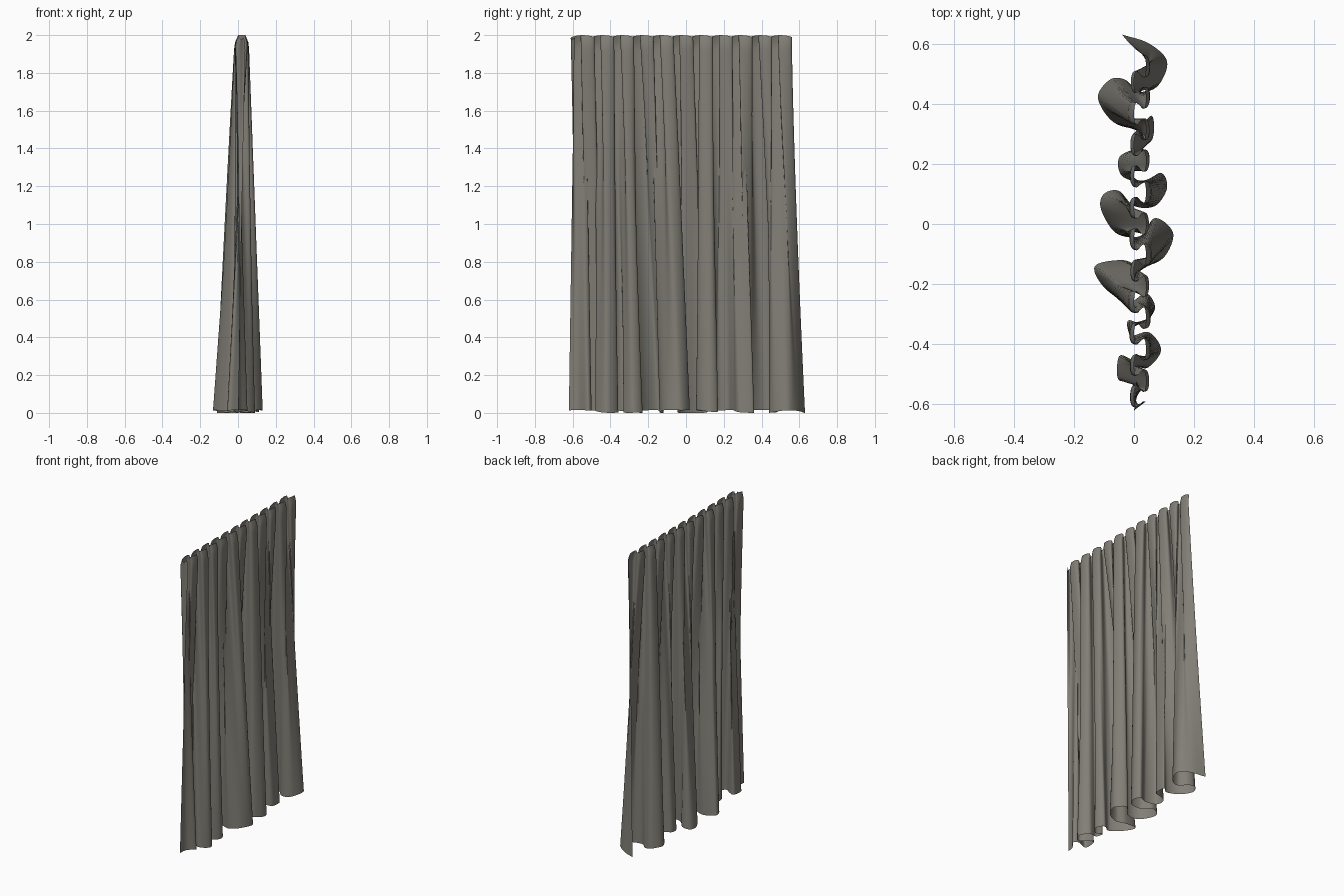
import bpy, math
from mathutils import Vector

if "Cube" in bpy.data.objects:
    bpy.data.objects.remove(bpy.data.objects["Cube"])

COLS, ROWS, PLEATS = 440, 56, 11

# Plan of the hanging folds at the hem (x, y), from the +y end to the -y end
HEM = [(-.04, .63), (.05, .60), (.11, .54), (.08, .46), (.02, .44), (-.03, .48), (-.08, .48),
       (-.12, .42), (-.07, .34), (.01, .32), (.06, .36), (.06, .28), (0, .25), (-.05, .22),
       (-.04, .16), (.03, .14), (.09, .17), (.11, .12), (.07, .06), (0, .06), (-.05, .11),
       (-.10, .10), (-.11, .05), (-.06, -.03), (.02, -.04), (.07, .02), (.13, -.03),
       (.10, -.11), (.03, -.14), (-.04, -.12), (-.13, -.14), (-.10, -.21), (-.02, -.26),
       (.04, -.23), (.07, -.28), (.03, -.33), (-.02, -.32), (-.01, -.37), (.05, -.36),
       (.09, -.42), (.04, -.48), (-.01, -.45), (-.05, -.44), (-.05, -.52), (.02, -.50),
       (.05, -.52), (.01, -.57), (0, -.62)]


def smooth_path(points, steps=14):
    """Catmull-Rom curve through the points."""
    p = [Vector(q) for q in points]
    p = [p[0] * 2 - p[1]] + p + [p[-1] * 2 - p[-2]]
    out = []
    for a, b, c, d in zip(p, p[1:], p[2:], p[3:]):
        for k in range(steps):
            t = k / steps
            out.append(.5 * (2 * b + (c - a) * t + (2 * a - 5 * b + 4 * c - d) * t * t
                             + (3 * b - a - 3 * c + d) * t ** 3))
    return out + [p[-2]]


def resample(path, n):
    """n + 1 points spaced evenly along the path."""
    run = [0]
    for a, b in zip(path, path[1:]):
        run.append(run[-1] + (b - a).length)
    out, k = [], 0
    for i in range(n + 1):
        s = run[-1] * i / n
        while k < len(path) - 2 and run[k + 1] < s:
            k += 1
        out.append(path[k].lerp(path[k + 1], (s - run[k]) / (run[k + 1] - run[k])))
    return out


# Regular gathered pleats at the heading, shallower at the two side edges
def heading(i):
    u = i / COLS
    a = 2 * math.pi * PLEATS * u + .6
    return Vector((.02 + .036 * math.sin(a), .54 - 1.15 * u + .022 * math.sin(2 * a)))


hem = resample(smooth_path(HEM), COLS)
top = resample([heading(i) for i in range(COLS + 1)], COLS)

# Cloth sheet: blend the heading pleats into the hem folds
verts, faces = [], []
for r in range(ROWS + 1):
    t = r / ROWS
    pinch = 1 - .45 * max(0, 1 - t / .03) ** 2
    for i in range(COLS + 1):
        side = max(0, 1 - i / COLS / .12)          # the +y edge flares late
        p = top[i].lerp(hem[i], t ** .92)
        y = top[i].y + (hem[i].y - top[i].y) * t ** (.95 + .4 * side)
        notch = abs(math.sin(math.pi * (PLEATS * i / COLS + .1)))
        z_top = 2 - .025 * (1 - notch) ** 2
        z_low = .008 + .008 * math.sin(9 * p.y + 20 * p.x)
        verts.append((.02 + (p.x - .02) * pinch, y, z_top + (z_low - z_top) * t))
w = COLS + 1
for r in range(ROWS):
    for i in range(COLS):
        k = r * w + i
        faces.append((k, k + w, k + w + 1, k + 1))

mesh = bpy.data.meshes.new("curtain")
mesh.from_pydata(verts, [], faces)
curtain = bpy.data.objects.new("curtain", mesh)
bpy.context.collection.objects.link(curtain)

# Warm grey fabric
fabric = bpy.data.materials.new("warm grey fabric")
fabric.diffuse_color = (.22, .21, .18, 1)
fabric.use_nodes = True
fabric.node_tree.nodes["Principled BSDF"].inputs["Base Color"].default_value = fabric.diffuse_color
mesh.materials.append(fabric)
mesh.shade_smooth()
